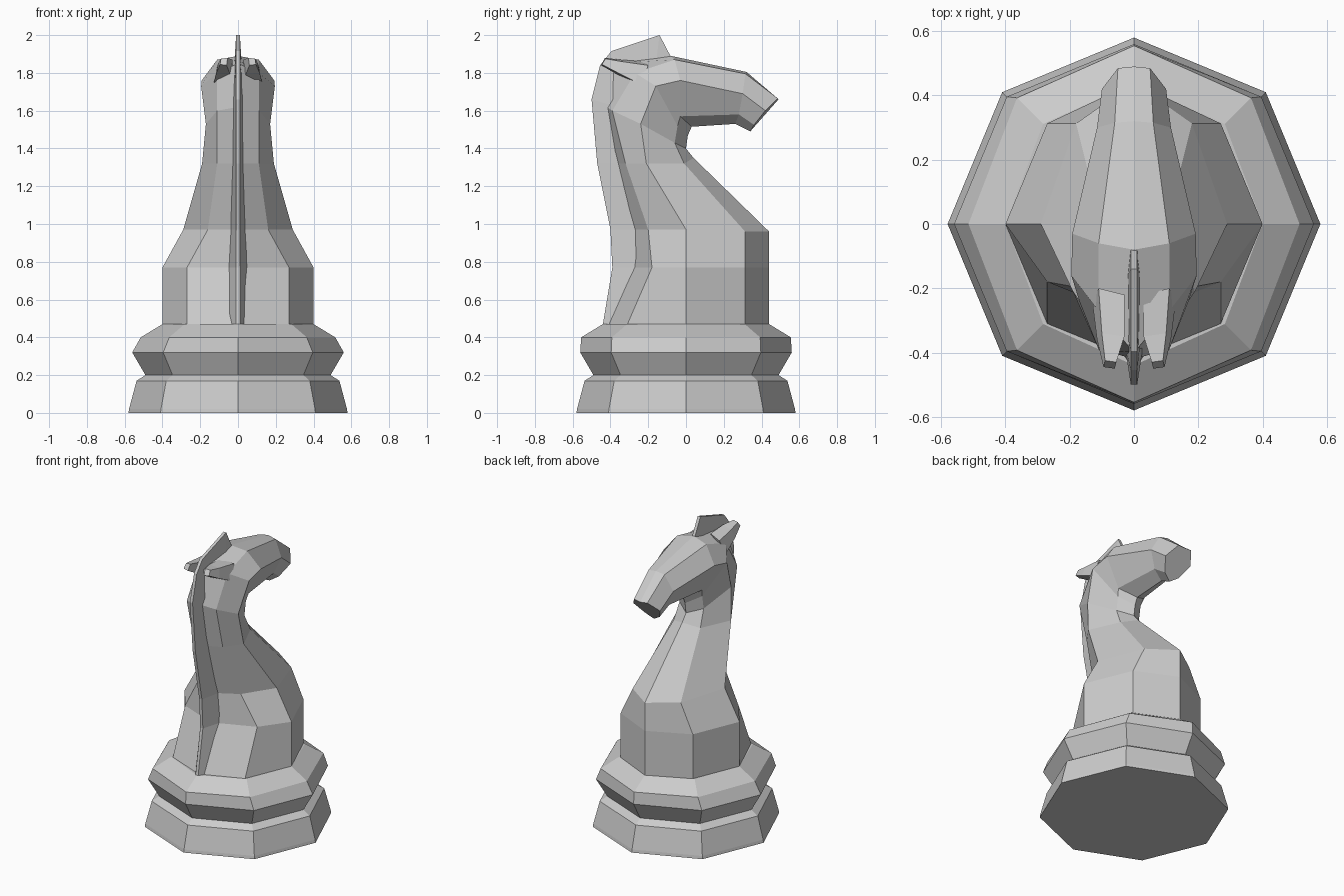
import bpy, bmesh, math


def loft(name, rings):
    """Bridge equal-sized rings of points and cap both ends."""
    bm = bmesh.new()
    vs = [[bm.verts.new(p) for p in r] for r in rings]
    n = len(vs[0])
    for a, b in zip(vs, vs[1:]):
        for i in range(n):
            j = (i + 1) % n
            bm.faces.new((a[i], a[j], b[j], b[i]))
    bm.faces.new(vs[0][::-1])
    bm.faces.new(vs[-1])
    bmesh.ops.recalc_face_normals(bm, faces=bm.faces)
    me = bpy.data.meshes.new(name)
    bm.to_mesh(me)
    bm.free()
    ob = bpy.data.objects.new(name, me)
    bpy.context.collection.objects.link(ob)
    return ob


def octagon(z, rx, ry):
    return [(rx * math.cos(k * math.pi / 4), ry * math.sin(k * math.pi / 4), z)
            for k in range(8)]


def section(back, bd, side, fd, front):
    """Mirrored eight-point ring: back, back diagonal, side, front diagonal, front."""
    half = [bd, side, fd]
    return ([(0, *back)] + half
            + [(0, *front)] + [(-x, y, z) for x, y, z in half[::-1]])


# Stepped octagonal base
loft("base", [octagon(*r) for r in (
    (0, .58, .58), (.02, .577, .577), (.17, .537, .537), (.20, .49, .49),
    (.32, .56, .56), (.40, .515, .555), (.47, .40, .44))])

# Body, neck and head as one swept skin
loft("body_and_head", [section(*s) for s in (
    ((-.42, .47), (.27, -.31, .47), (.40, 0, .47), (.27, .313, .47), (.44, .47)),
    ((-.29, .77), (.27, -.18, .77), (.40, 0, .77), (.27, .313, .77), (.44, .77)),
    ((-.29, .97), (.16, -.20, .97), (.29, 0, .97), (.18, .313, .96), (.44, .96)),
    ((-.37, 1.32), (.11, -.32, 1.32), (.19, -.21, 1.32), (.10, -.01, 1.32), (.04, 1.35)),
    ((-.42, 1.62), (.11, -.39, 1.60), (.17, -.24, 1.53), (.09, -.06, 1.43), (0, 1.40)),
    ((-.40, 1.85), (.11, -.27, 1.80), (.195, -.16, 1.73), (.09, -.045, 1.52), (.01, 1.47)),
    ((-.08, 1.89), (.11, -.06, 1.87), (.192, -.03, 1.76), (.10, -.03, 1.57), (.03, 1.515)),
    ((.32, 1.805), (.06, .315, 1.795), (.115, .30, 1.69), (.07, .28, 1.58), (.26, 1.53)),
    ((.49, 1.66), (.05, .485, 1.665), (.10, .42, 1.60), (.055, .36, 1.525), (.34, 1.49)))])

# Thin mane: outer edge y, z and inner edge y, z, half width inside
mane = ((-.44, .47, -.38, .47, .05), (-.39, .77, -.26, .77, .05),
        (-.40, .97, -.26, .97, .04), (-.47, 1.32, -.34, 1.32, .03),
        (-.50, 1.66, -.37, 1.62, .03), (-.455, 1.84, -.32, 1.76, .025),
        (-.395, 1.915, -.26, 1.80, .02), (-.14, 2.0, -.16, 1.84, .02),
        (-.08, 1.885, -.10, 1.84, .012))
loft("mane", [[(-.01, oy, oz), (.01, oy, oz), (w, iy, iz), (-w, iy, iz)]
              for oy, oz, iy, iz, w in mane])

# Pair of ears swept back
for side, s in (("left", -1), ("right", 1)):
    rings = (((.03, -.22, 1.86), (.11, -.20, 1.84), (.13, -.24, 1.74), (.03, -.25, 1.74)),
             ((.03, -.35, 1.87), (.10, -.34, 1.86), (.115, -.36, 1.80), (.04, -.36, 1.79)),
             ((.055, -.43, 1.88), (.09, -.425, 1.875), (.095, -.445, 1.845), (.06, -.45, 1.84)))
    loft(side + "_ear", [[(s * x, y, z) for x, y, z in r] for r in rings])
